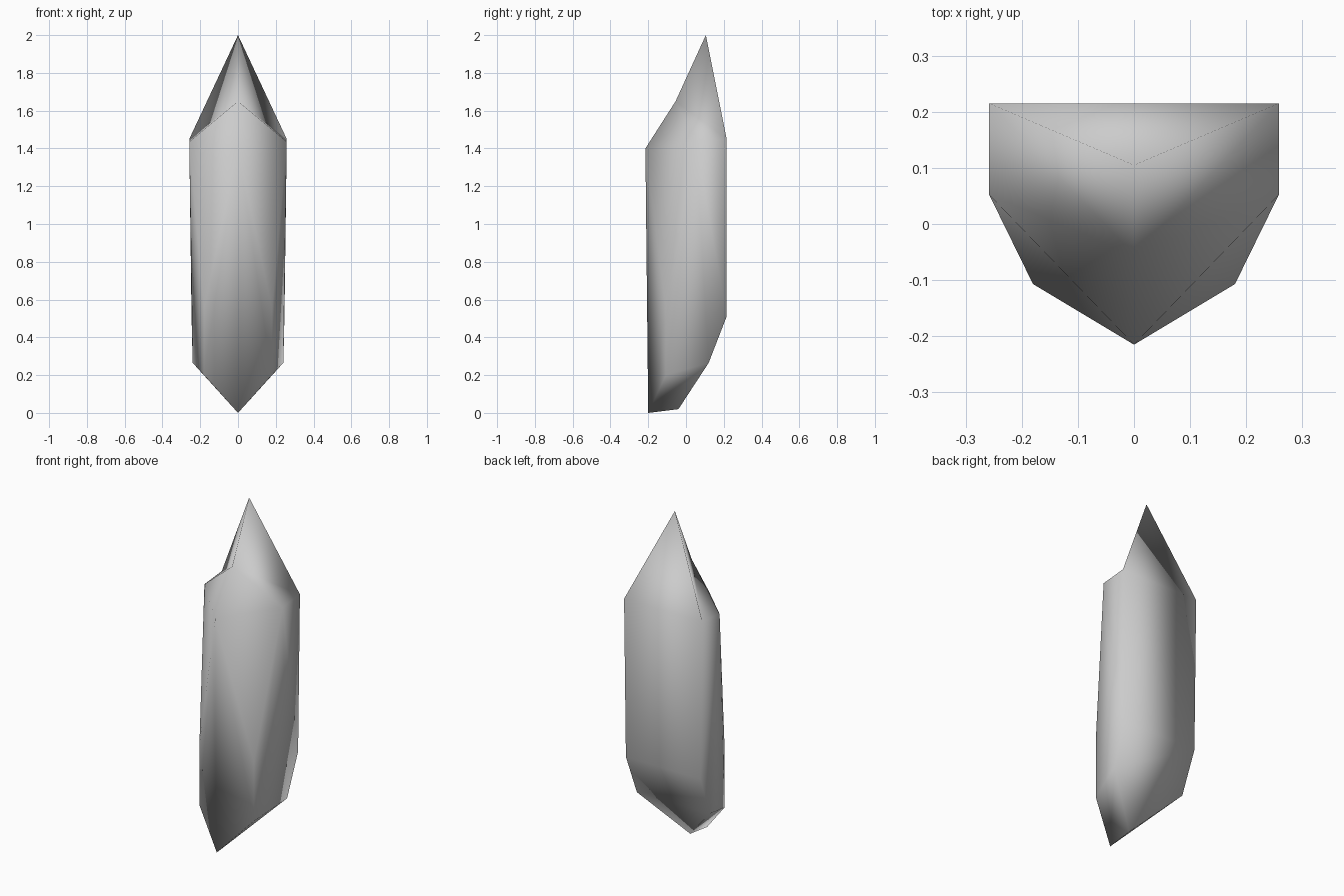
import bpy, bmesh

if "Cube" in bpy.data.objects:
    bpy.data.objects.remove(bpy.data.objects["Cube"])

# Key points of one half of the shard
centre = [(0, -0.215, 1.40), (0, -0.2, 0.0), (0, -0.04, 0.02)]
side = [(0.258, 0.215, 1.45), (0.258, 0.052, 1.435),      # shoulder
        (0.18, -0.107, 0.55), (0.18, -0.107, 0.2),        # lower front edge
        (0.246, 0.215, 0.51), (0.24, 0.12, 0.265)]        # lower back edge

bm = bmesh.new()

# Faceted body: hull of the mirrored points
notch = bm.verts.new((0, -0.055, 1.65))
for p in centre:
    bm.verts.new(p)
right = [bm.verts.new(p) for p in side]
left = [bm.verts.new((-x, y, z)) for x, y, z in side]
bmesh.ops.convex_hull(bm, input=bm.verts[:])

# Replace the back roof face with the raised, slightly notched tip
tri = {notch, right[0], left[0]}
bmesh.ops.delete(bm, geom=[f for f in bm.faces if set(f.verts) == tri],
                 context='FACES_ONLY')
tip = bm.verts.new((0, 0.105, 2.0))
ring = [notch, right[0], left[0]]
for i in range(3):
    bm.faces.new((ring[i], ring[(i + 1) % 3], tip))

bmesh.ops.recalc_face_normals(bm, faces=bm.faces[:])
for f in bm.faces:
    f.smooth = True

mesh = bpy.data.meshes.new("crystal_shard")
bm.to_mesh(mesh)
bm.free()
bpy.context.collection.objects.link(bpy.data.objects.new("crystal_shard", mesh))
